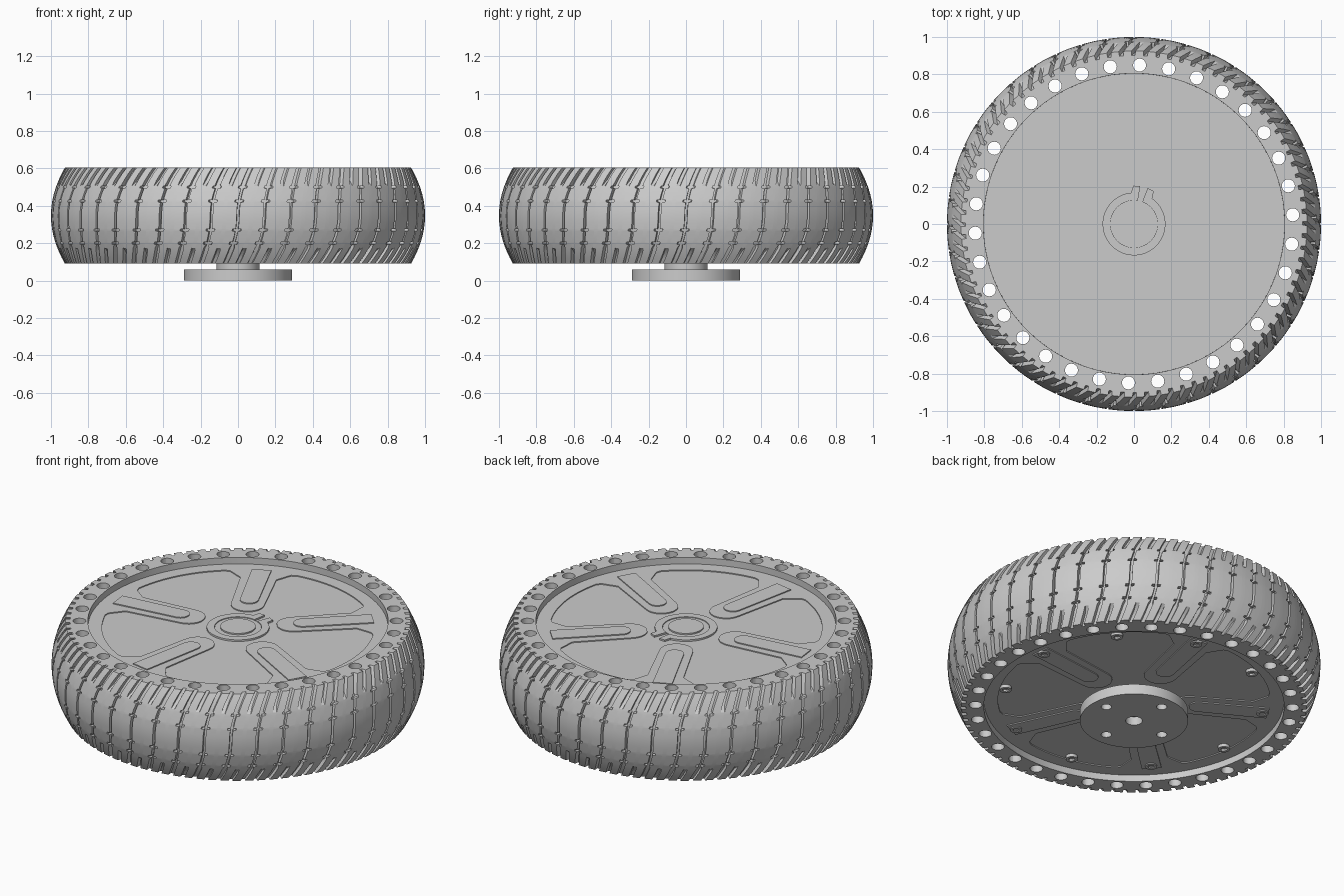
import bpy, bmesh
from math import sin, cos, pi, radians
from mathutils import Matrix, Vector

cube = bpy.data.objects.get("Cube")
if cube:
    bpy.data.objects.remove(cube, do_unlink=True)

grey = bpy.data.materials.new("light_grey")
grey.use_nodes = True
grey.diffuse_color = (0.6, 0.6, 0.6, 1)
grey.node_tree.nodes["Principled BSDF"].inputs["Base Color"].default_value = (0.6, 0.6, 0.6, 1)

BOTTOM, TOP = 0.09, 0.605          # tyre side faces
PLATE_LOW, PLATE_HIGH = 0.128, 0.567  # hub plate faces
RELIEF = 0.006
MID, HALF = (BOTTOM + TOP) / 2, (TOP - BOTTOM) / 2
STEP = 2 * pi / 5


def finish(name, bm):
    bmesh.ops.recalc_face_normals(bm, faces=bm.faces)
    mesh = bpy.data.meshes.new(name)
    bm.to_mesh(mesh)
    bm.free()
    mesh.materials.append(grey)
    obj = bpy.data.objects.new(name, mesh)
    bpy.context.collection.objects.link(obj)
    return obj


def select(obj):
    bpy.ops.object.select_all(action='DESELECT')
    obj.select_set(True)
    bpy.context.view_layer.objects.active = obj


def smooth(obj):
    select(obj)
    bpy.ops.object.shade_smooth_by_angle(angle=radians(30))


def polar(r, a):
    return Vector((r * cos(a), r * sin(a)))


def ring_spots(radius, count, start):
    return [polar(radius, start + i * 2 * pi / count) for i in range(count)]


def add_cylinder(bm, r, z0, z1, spot=(0, 0), sides=96):
    place = Matrix.Translation((spot[0], spot[1], (z0 + z1) / 2))
    bmesh.ops.create_cone(bm, cap_ends=True, segments=sides, radius1=r,
                          radius2=r, depth=z1 - z0, matrix=place)


def cylinders(name, r, z0, z1, spots=((0, 0),), sides=96):
    bm = bmesh.new()
    for spot in spots:
        add_cylinder(bm, r, z0, z1, spot, sides)
    return finish(name, bm)


def prisms(name, outlines, z0, z1):
    bm = bmesh.new()
    for outline in outlines:
        face = bm.faces.new([bm.verts.new((p[0], p[1], z0)) for p in outline])
        made = bmesh.ops.extrude_face_region(bm, geom=[face], use_keep_orig=True)["geom"]
        bmesh.ops.translate(bm, vec=(0, 0, z1 - z0),
                            verts=[v for v in made if isinstance(v, bmesh.types.BMVert)])
    return finish(name, bm)


def cut(obj, cutter):
    cutter.hide_render = True
    mod = obj.modifiers.new("holes", 'BOOLEAN')
    mod.operation, mod.solver, mod.object = 'DIFFERENCE', 'EXACT', cutter
    select(obj)
    bpy.ops.object.modifier_apply(modifier=mod.name)
    bpy.data.objects.remove(cutter, do_unlink=True)


# Tyre: a sheared grid whose columns drop into the tread grooves
def groove_width(z):
    return 0.014 if abs(z - MID) > 0.155 else 0.007


rows = [(z, groove_width(z)) for z in (BOTTOM, 0.12, 0.15, 0.175, 0.235, 0.31,
                                       MID, 0.385, 0.465, 0.535, 0.57, TOP)]
for tick in (0.2, 0.27, 0.425, 0.5):
    for dz in (-0.007, 0.007):
        rows.append((tick + dz, groove_width(tick + dz)))
        rows.append((tick + dz * 0.8, 0.024))
rows.sort()


def groove(centre, w, r, depth):
    return [(centre - w, r), (centre - w * 0.8, r - depth),
            (centre + w * 0.8, r - depth), (centre + w, r)]


def tyre():
    treads, depth = 44, 0.025
    pitch = 2 * pi / treads
    bm = bmesh.new()
    loops = []
    for z, w in rows:
        u = (z - MID) / HALF
        r, shift = 1 - 0.075 * u * u, 0.075 * u * abs(u)
        # short shoulder slots sit halfway between the long grooves
        shoulder = depth if abs(z - MID) > 0.18 else 0
        cols = groove(0, w, r, depth) + groove(pitch / 2, 0.012, r, shoulder)
        loops.append([bm.verts.new((*polar(rad, i * pitch + a + shift), z))
                      for i in range(treads) for a, rad in cols])
    for source, z in ((loops[-1], TOP), (loops[0], BOTTOM)):
        loops.append([bm.verts.new((*(v.co.xy.normalized() * 0.805), z)) for v in source])
    for k, low in enumerate(loops):
        high = loops[(k + 1) % len(loops)]
        for j in range(len(low)):
            n = (j + 1) % len(low)
            bm.faces.new((low[j], low[n], high[n], high[j]))
    return finish("tyre", bm)


tyre_body = tyre()
cut(tyre_body, cylinders("hole_cutter", 0.035, 0, 0.7,
                         ring_spots(0.85, 34, radians(88)), 16))
smooth(tyre_body)


# Hub plate filling the tyre, with a sunken web and rounded ribs on both faces
def u_shape(r, centre):
    return [(centre - r * cos(t), r * sin(t))
            for t in [(-0.5 + i / 12) * pi for i in range(13)]]


def turned(points, a):
    return [Matrix.Rotation(a, 2) @ Vector(p) for p in points]


def web_outline(start):
    side = [(0.70, -0.165), (0.63, -0.098)]
    slot = side + u_shape(0.09, 0.30) + [(x, -y) for x, y in reversed(side)]
    outline = []
    for i in range(5):
        a = start + i * STEP
        outline += turned(slot, a)
        outline += [polar(0.73, a + 0.27 + (STEP - 0.54) * k / 12) for k in range(13)]
    return outline


def rib_outlines(start):
    rib = [(0.73, -0.053)] + u_shape(0.05, 0.35) + [(0.73, 0.053)]
    return [turned(rib, start + i * STEP) for i in range(5)]


plate = cylinders("hub_plate", 0.807, PLATE_LOW, PLATE_HIGH)
for side, angle, level in (("top", 43, PLATE_HIGH), ("bottom", 6.5, PLATE_LOW)):
    z0, z1 = level - RELIEF, level + RELIEF
    cut(plate, prisms(side + "_web_cutter", [web_outline(radians(angle))], z0, z1))
    smooth(prisms(side + "_ribs", rib_outlines(radians(angle)), z0, z1))
smooth(plate)

# Axle end and retaining clip with two ears
WEB_TOP = PLATE_HIGH - RELIEF
smooth(cylinders("axle_end", 0.095, WEB_TOP - 0.01, WEB_TOP + 0.014, sides=48))
smooth(cylinders("axle_collar", 0.125, WEB_TOP - 0.01, WEB_TOP + 0.006, sides=48))
gap, full = radians(75), 2 * pi
arc = [gap + 0.1 + (full - 0.2) * i / 48 for i in range(49)]
ear = 0.28
clip = [polar(0.126, a) for a in arc] + [polar(0.205, arc[-1]), polar(0.205, gap - ear)]
clip += [polar(0.168, a) for a in reversed(arc) if gap + ear < a < gap + full - ear]
clip += [polar(0.205, gap + ear), polar(0.205, arc[0])]
smooth(prisms("retaining_clip", [clip], WEB_TOP - 0.01, WEB_TOP + 0.01))

# Mounting flange and its neck under the wheel
smooth(cylinders("flange_neck", 0.115, 0.05, PLATE_LOW + 0.02, sides=48))
flange = cylinders("mounting_flange", 0.29, 0, 0.06)
holes = bmesh.new()
add_cylinder(holes, 0.045, -0.02, 0.049, sides=24)
for spot in ring_spots(0.21, 4, radians(5)):
    add_cylinder(holes, 0.028, -0.02, 0.08, spot, 20)
cut(flange, finish("flange_hole_cutter", holes))
smooth(flange)

# Cover bolts with sockets on the underside
spots = ring_spots(0.70, 10, radians(6.5))
bolts = cylinders("cover_bolts", 0.032, PLATE_LOW - 0.012, PLATE_LOW + 0.02, spots, 20)
cut(bolts, cylinders("socket_cutter", 0.018, PLATE_LOW - 0.04, PLATE_LOW, spots, 6))
smooth(bolts)
